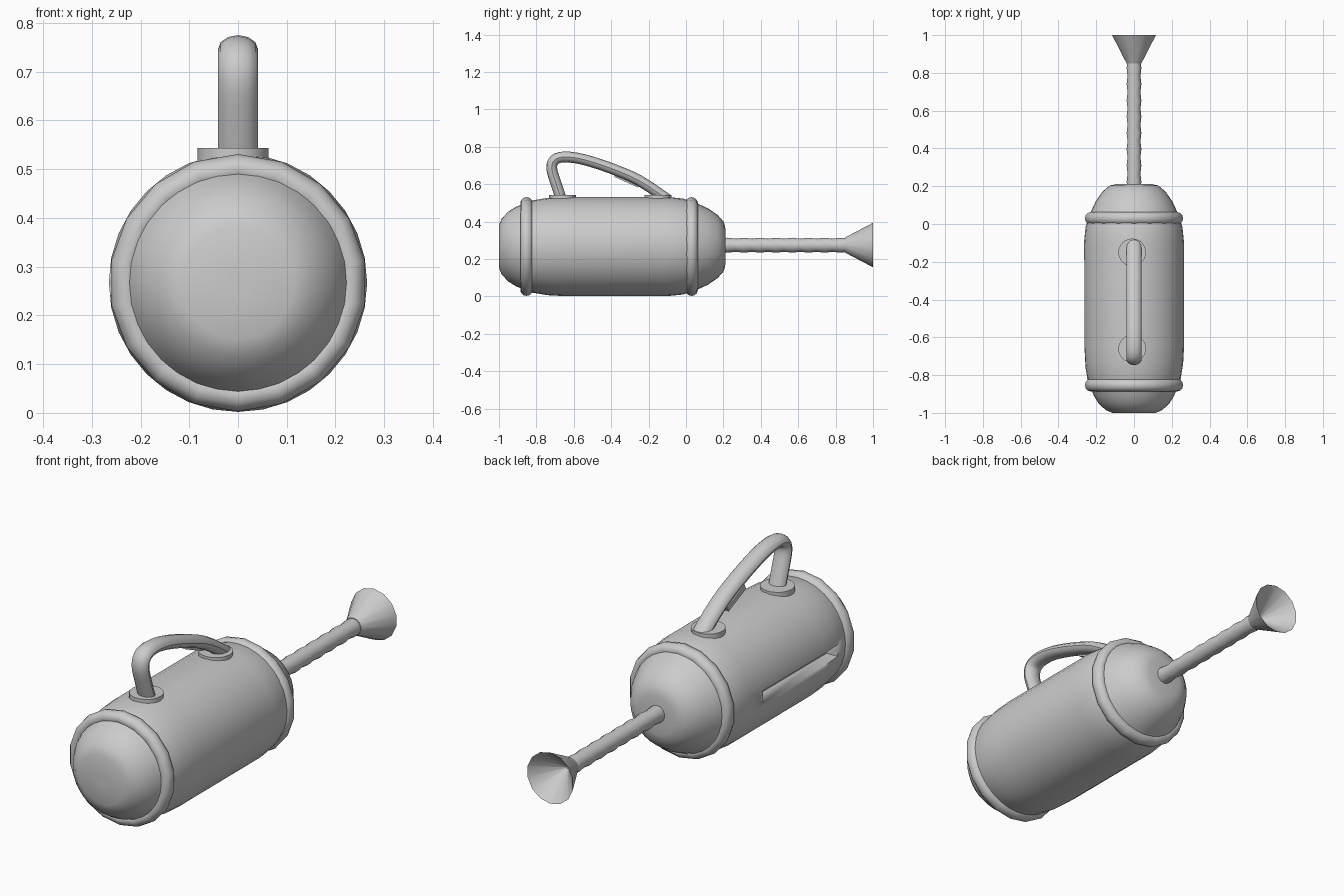
import bpy, bmesh, math
from mathutils import Vector

if "Cube" in bpy.data.objects:
    bpy.data.objects.remove(bpy.data.objects["Cube"])

AXIS_Z = 0.267


def finish(bm, name, angle=40):
    bmesh.ops.recalc_face_normals(bm, faces=bm.faces)
    me = bpy.data.meshes.new(name)
    bm.to_mesh(me)
    bm.free()
    ob = bpy.data.objects.new(name, me)
    bpy.context.collection.objects.link(ob)
    bpy.ops.object.select_all(action='DESELECT')
    ob.select_set(True)
    bpy.context.view_layer.objects.active = ob
    bpy.ops.object.shade_smooth_by_angle(angle=math.radians(angle))
    return ob


def skin(bm, rings, loop=False):
    n = len(rings[0])
    pairs = list(zip(rings, rings[1:])) + ([(rings[-1], rings[0])] if loop else [])
    for a, b in pairs:
        for i in range(n):
            j = (i + 1) % n
            bm.faces.new((a[i], a[j], b[j], b[i]))
    if not loop:
        bm.faces.new(rings[0])
        bm.faces.new(rings[-1])


def lathe(name, profile, sides, z=AXIS_Z, loop=False, angle=40):
    """Revolve (y, radius) points about the long axis."""
    bm = bmesh.new()
    rings = []
    for y, r in profile:
        rings.append([bm.verts.new((r * math.sin(2 * math.pi * i / sides), y,
                                    z + r * math.cos(2 * math.pi * i / sides)))
                      for i in range(sides)])
    skin(bm, rings, loop)
    return finish(bm, name, angle)


def box(name, lo, hi):
    bm = bmesh.new()
    bmesh.ops.create_cube(bm, size=1)
    for v in bm.verts:
        v.co = Vector([(a + b) / 2 + c * (b - a) for a, b, c in zip(lo, hi, v.co)])
    return finish(bm, name)


# Rounded tank body
body = lathe("tank_body", [
    (-1.0, 0.02), (-1.0, 0.115), (-0.985, 0.15), (-0.95, 0.187), (-0.91, 0.212),
    (-0.86, 0.232), (-0.82, 0.247), (-0.74, 0.26), (-0.65, 0.265), (-0.10, 0.265),
    (-0.02, 0.257), (0.03, 0.243), (0.07, 0.226), (0.12, 0.203), (0.17, 0.168),
    (0.203, 0.13), (0.212, 0.09), (0.212, 0.02)], 32)

# Long recess in the left side
cutter = box("slot_cutter", (-0.35, -0.75, 0.242), (-0.20, -0.19, 0.297))
cutter.hide_render = True
cutter.hide_viewport = True
cut = body.modifiers.new("slot", 'BOOLEAN')
cut.operation = 'DIFFERENCE'
cut.solver = 'EXACT'
cut.object = cutter

# Bands round both ends
for name, y in (("front_band", -0.853), ("rear_band", 0.03)):
    lathe(name, [(y + 0.033 * math.cos(k * math.pi / 6),
                  0.234 + 0.030 * math.sin(k * math.pi / 6)) for k in range(12)],
          18, loop=True, angle=60)

# Ribbed hose
ribs = 16
lathe("hose", [(0.18 + 0.69 * k / ribs, 0.040 if k % 2 else 0.035)
               for k in range(ribs + 1)], 14, z=0.274)

# Flared horn with hollow mouth
lathe("horn", [(0.85, 0.005), (0.85, 0.04), (1.0, 0.119), (0.872, 0.004)],
      14, z=0.275)

# Handle mounting discs
for name, y in (("front_mount", -0.66), ("rear_mount", -0.15)):
    bm = bmesh.new()
    bmesh.ops.create_cone(bm, cap_ends=True, segments=24, radius1=0.073,
                          radius2=0.073, depth=0.045)
    bmesh.ops.translate(bm, verts=bm.verts, vec=(-0.01, y, 0.5205))
    finish(bm, name)

# Swept carrying handle, smoothed between a few path points
pts = [Vector((0, y, z)) for y, z in (
    (-0.663, 0.51), (-0.697, 0.61), (-0.718, 0.685), (-0.703, 0.73), (-0.65, 0.746),
    (-0.55, 0.733), (-0.40, 0.685), (-0.25, 0.62), (-0.10, 0.52))]
path = []
for i in range(len(pts) - 1):
    p0, p1 = pts[max(i - 1, 0)], pts[i]
    p2, p3 = pts[i + 1], pts[min(i + 2, len(pts) - 1)]
    for k in range(3):
        t = k / 3
        path.append(0.5 * (2 * p1 + (p2 - p0) * t + (2 * p0 - 5 * p1 + 4 * p2 - p3) * t * t
                           + (3 * p1 - p0 - 3 * p2 + p3) * t ** 3))
path.append(pts[-1])
bm = bmesh.new()
rings = []
for i, p in enumerate(path):
    d = (path[min(i + 1, len(path) - 1)] - path[max(i - 1, 0)]).normalized()
    side = d.cross(Vector((1, 0, 0)))
    ring = []
    for k in range(12):
        a = 2 * math.pi * k / 12
        ring.append(bm.verts.new(p + Vector((0.041 * math.cos(a), 0, 0))
                                 + side * 0.029 * math.sin(a)))
    rings.append(ring)
skin(bm, rings)
finish(bm, "handle")

# Small squeeze trigger under the handle
trigger = box("trigger", (-0.041, -0.07, -0.012), (0.0, 0.07, 0.012))
trigger.location = (0, -0.315, 0.622)
trigger.rotation_euler = (math.radians(-24), 0, 0)
